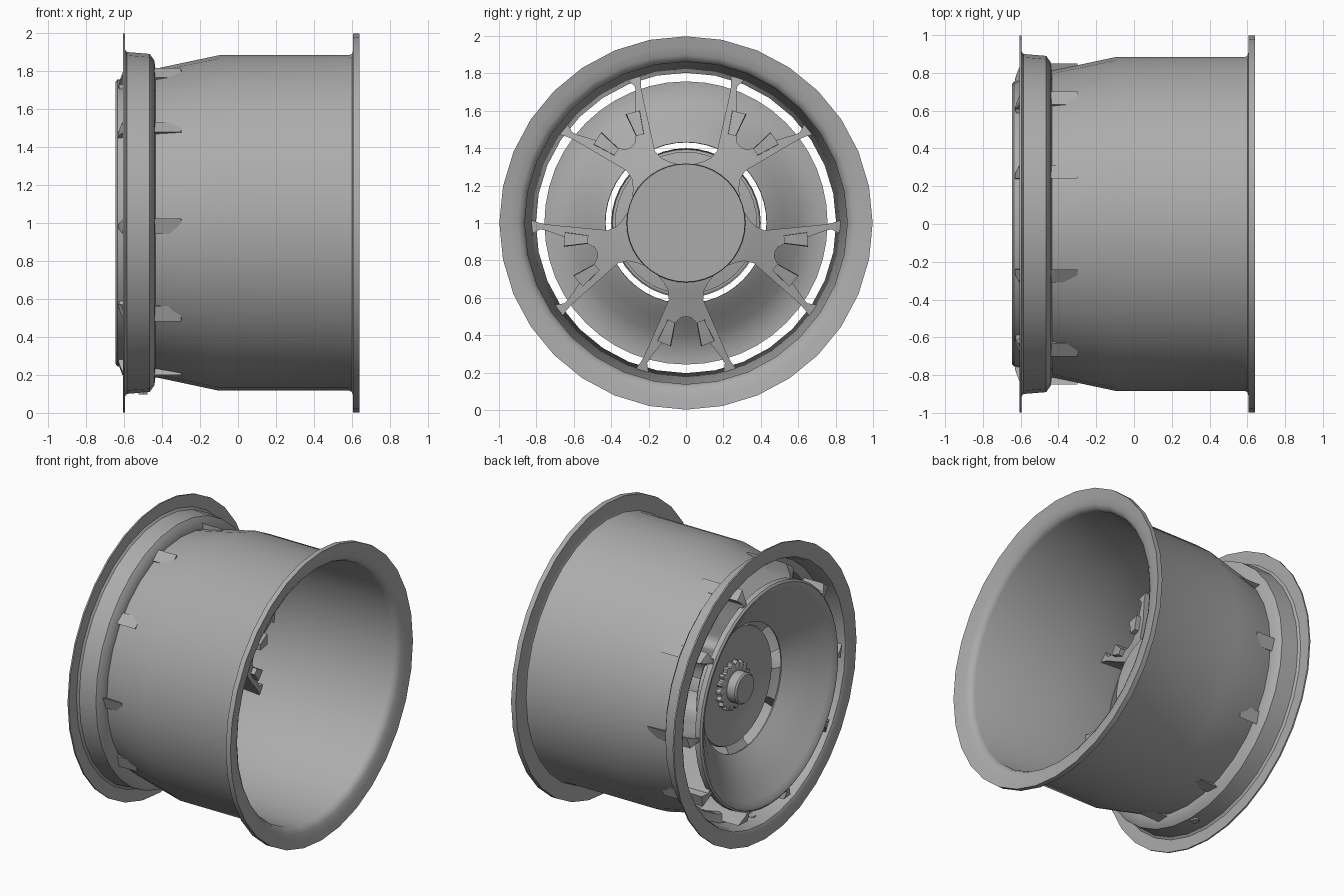
import bpy, bmesh, math
from mathutils import Vector

if "Cube" in bpy.data.objects:
    bpy.data.objects.remove(bpy.data.objects["Cube"])

CZ = 1.0          # height of the wheel axis (axis runs along x)

GREY = bpy.data.materials.new("dark_grey_metal")
GREY.diffuse_color = (0.41, 0.41, 0.41, 1)
GREY.use_nodes = True
GREY.node_tree.nodes["Principled BSDF"].inputs["Base Color"].default_value = GREY.diffuse_color


def finish(name, bm, angle=35):
    bmesh.ops.recalc_face_normals(bm, faces=bm.faces)
    me = bpy.data.meshes.new(name)
    bm.to_mesh(me)
    bm.free()
    me.materials.append(GREY)
    ob = bpy.data.objects.new(name, me)
    bpy.context.collection.objects.link(ob)
    bpy.ops.object.select_all(action='DESELECT')
    ob.select_set(True)
    bpy.context.view_layer.objects.active = ob
    bpy.ops.object.shade_smooth_by_angle(angle=math.radians(angle))
    return ob


def polar(x, r, a):
    return Vector((x, r * math.cos(a), CZ + r * math.sin(a)))


def lathe(name, profile, segs=32, closed=True, teeth=0.0):
    """Spin an (x, r) profile about the wheel axis; r = 0 ends become caps."""
    bm = bmesh.new()
    rings = []
    for x, r in profile:
        if r == 0:
            rings.append([bm.verts.new((x, 0, CZ))] * segs)
        else:
            rings.append([bm.verts.new(polar(x, r - (teeth if i % 4 > 1 else 0),
                                             2 * math.pi * i / segs)) for i in range(segs)])
    n = len(rings)
    for k in range(n if closed else n - 1):
        a, b = rings[k], rings[(k + 1) % n]
        for i in range(segs):
            j = (i + 1) % segs
            quad = list(dict.fromkeys((a[i], a[j], b[j], b[i])))
            if len(quad) > 2:
                bm.faces.new(quad)
    return finish(name, bm)


def interp(table, r):
    for (r0, x0), (r1, x1) in zip(table, table[1:]):
        if r <= r1:
            return x0 + (x1 - x0) * max(0, (r - r0) / (r1 - r0))
    return table[-1][1]


# Barrel with both flanges, stepped outer lip and tapered neck
lathe("rim_barrel", [
    (0.64, 0.998), (0.605, 0.998), (0.605, 0.905), (0.60, 0.89), (0.585, 0.883), (-0.10, 0.883),
    (-0.435, 0.812), (-0.44, 0.855), (-0.465, 0.89), (-0.585, 0.90), (-0.596, 0.915),
    (-0.596, 0.998), (-0.606, 0.998), (-0.606, 0.91), (-0.597, 0.89), (-0.57, 0.878),
    (-0.48, 0.862), (-0.455, 0.81), (-0.43, 0.803), (-0.10, 0.86), (0.58, 0.862),
    (0.605, 0.875), (0.62, 0.90), (0.63, 0.945)])

# Dished ring cover on the outer face
lathe("aero_cover", [
    (-0.60, 0.757), (-0.635, 0.755), (-0.645, 0.742), (-0.643, 0.725), (-0.62, 0.695),
    (-0.56, 0.60), (-0.50, 0.52), (-0.45, 0.455), (-0.43, 0.43), (-0.42, 0.432),
    (-0.44, 0.465), (-0.49, 0.525), (-0.55, 0.605), (-0.60, 0.69)], segs=48)

# Centre dish, hub and centre-lock nut
lathe("centre_dish", [(-0.36, 0.40), (-0.38, 0.393), (-0.365, 0.31), (-0.345, 0.20),
                      (-0.34, 0.0), (-0.31, 0.0), (-0.32, 0.25), (-0.345, 0.38)],
      segs=40, closed=False)
lathe("hub", [(-0.33, 0.0), (-0.33, 0.30), (-0.14, 0.318), (-0.12, 0.315), (-0.12, 0.0)],
      segs=40, closed=False)
lathe("nut_ring", [(-0.33, 0.165), (-0.375, 0.165), (-0.385, 0.13), (-0.385, 0.0)],
      segs=72, closed=False, teeth=0.02)
lathe("centre_nut", [(-0.35, 0.105), (-0.445, 0.105), (-0.455, 0.095), (-0.455, 0.0)],
      segs=24, closed=False)

# Five forked spokes: rows of (radial, inner offset, outer offset) for half a fork
ROWS = [(0.28, 0, 0.15), (0.32, 0, 0.118), (0.36, 0, 0.097), (0.41, 0, 0.092), (0.50, 0, 0.131),
        (0.507, 0.03, 0.134), (0.53, 0.052, 0.144), (0.58, 0.085, 0.166),
        (0.65, 0.136, 0.196), (0.72, 0.19, 0.228), (0.75, 0.208, 0.246), (0.80, 0.200, 0.285)]
FRONT = [(0.30, -0.15), (0.45, -0.20), (0.60, -0.25), (0.83, -0.30)]
BACK = [(0.30, -0.33), (0.43, -0.385), (0.70, -0.585), (0.76, -0.635), (0.86, -0.595)]


def place(a, t, r, x):
    return Vector((x, r * math.cos(a) - t * math.sin(a), CZ + r * math.sin(a) + t * math.cos(a)))


spokes, lugs = bmesh.new(), bmesh.new()
for k in range(5):
    a = math.radians(54 + 72 * k)
    for s in (1, -1):
        prev = None
        for r, ti, to in ROWS:
            cur = [spokes.verts.new(place(a, s * t, r, interp(tab, math.hypot(r, t))))
                   for t, tab in ((ti, FRONT), (to, FRONT), (to, BACK), (ti, BACK))]
            if prev:
                for i in range(4):
                    if i == 3 and ti == 0:      # halves meet here
                        continue
                    j = (i + 1) % 4
                    spokes.faces.new((prev[i], prev[j], cur[j], cur[i]))
            prev = cur
        spokes.faces.new(prev)
        # Wedge-shaped lug on each arm
        ring = []
        for r, t, w in ((0.525, 0.078, 0.021), (0.645, 0.118, 0.038)):
            x = interp(FRONT, r)
            ring.append([lugs.verts.new(place(a, s * (t + d), r - d * 0.4, x + h))
                         for d, h in ((-w, -0.06), (w, -0.06), (w * 0.9, 0.03), (-w * 0.9, 0.03))])
        for i in range(4):
            j = (i + 1) % 4
            lugs.faces.new((ring[0][i], ring[0][j], ring[1][j], ring[1][i]))
        lugs.faces.new(ring[0])
        lugs.faces.new(ring[1])
bmesh.ops.remove_doubles(spokes, verts=spokes.verts, dist=0.0005)
finish("forked_spokes", spokes)
finish("spoke_lugs", lugs)

# Small hexagonal valve seat under the outer lip
bm = bmesh.new()
bmesh.ops.create_cone(bm, cap_ends=True, segments=6, radius1=0.028, radius2=0.028, depth=0.04)
bmesh.ops.translate(bm, verts=bm.verts, vec=(-0.50, 0.0, CZ - 0.882))
finish("valve_seat", bm)
